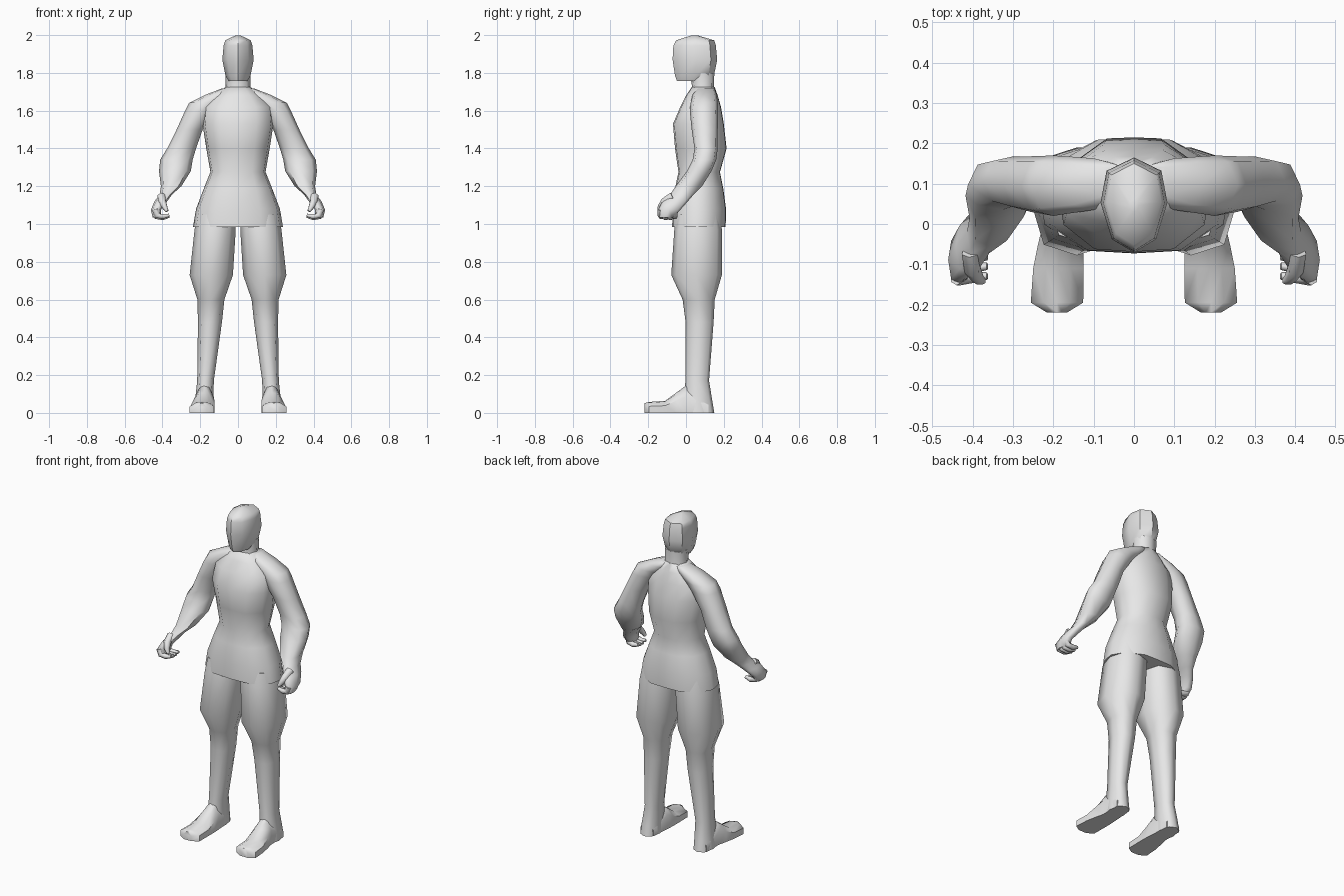
import bpy, bmesh, math
from mathutils import Vector

grey = bpy.data.materials.new("plain_grey")
grey.diffuse_color = (0.8, 0.8, 0.8, 1)

# Half cross-sections from front middle to back middle (unit size)
TORSO = [(0, -1), (.52, -.95), (.93, -.5), (1, .1), (.83, .6), (.4, .98), (0, 1)]
HEAD = [(0, -1), (.66, -.72), (1, .05), (.82, .72), (0, 1)]
LIMB = [(0, -1), (.72, -.8), (1, 0), (.72, .8), (0, 1)]


def finish(name, rings, angle=70, mirror=False):
    """Skin a list of rings and cap both ends."""
    bm = bmesh.new()
    loops = [[bm.verts.new(p) for p in r] for r in rings]
    n = len(loops[0])
    for a, b in zip(loops, loops[1:]):
        for i in range(n):
            j = (i + 1) % n
            bm.faces.new((a[i], a[j], b[j], b[i]))
    bm.faces.new(loops[0])
    bm.faces.new(loops[-1])
    bmesh.ops.recalc_face_normals(bm, faces=bm.faces)
    me = bpy.data.meshes.new(name)
    bm.to_mesh(me)
    bm.free()
    me.materials.append(grey)
    ob = bpy.data.objects.new(name, me)
    bpy.context.collection.objects.link(ob)
    bpy.ops.object.select_all(action='DESELECT')
    ob.select_set(True)
    bpy.context.view_layer.objects.active = ob
    bpy.ops.object.shade_smooth_by_angle(angle=math.radians(angle))
    if mirror:
        m = ob.modifiers.new("Mirror", 'MIRROR')
        m.use_axis = (True, False, False)
    return ob


def stack(name, half, levels, **kw):
    """Loft level rings given as (z, x min, x max, y front, y back)."""
    prof = half + [(-x, y) for x, y in half[-2:0:-1]]
    rings = []
    for z, x0, x1, y0, y1 in levels:
        cx, hx, cy, hy = (x0 + x1) / 2, (x1 - x0) / 2, (y0 + y1) / 2, (y1 - y0) / 2
        rings.append([(cx + hx * u, cy + hy * v, z) for u, v in prof])
    return finish(name, rings, **kw)


def tube(name, path, sides=6):
    """Loft along (x, y, z, radius) points."""
    pts = [Vector(p[:3]) for p in path]
    rings = []
    for i, p in enumerate(pts):
        t = (pts[min(i + 1, len(pts) - 1)] - pts[max(i - 1, 0)]).normalized()
        u = (Vector((0, 1, 0)) - t * t.y).normalized()
        v = t.cross(u)
        rings.append([p + path[i][3] * (u * math.cos(a) + v * math.sin(a))
                      for a in (2 * math.pi * k / sides for k in range(sides))])
    return finish(name, rings, mirror=True)


# Tunic with flared hem, narrow waist and broad chest
stack("tunic", TORSO, [
    (.985, -.238, .238, -.073, .21), (1.08, -.222, .222, -.072, .212),
    (1.19, -.18, .18, -.058, .197), (1.275, -.146, .146, -.04, .18),
    (1.40, -.168, .168, -.058, .215), (1.53, -.188, .188, -.069, .2),
    (1.62, -.18, .18, -.03, .185), (1.68, -.12, .12, .0, .168),
    (1.725, -.066, .066, .03, .152)])

# Neck and head
stack("neck", LIMB, [(1.68, -.075, .075, .02, .155), (1.73, -.065, .065, .032, .148),
                     (1.80, -.066, .066, .02, .15)])
stack("head", HEAD, [
    (1.757, -.05, .05, -.048, .10), (1.785, -.066, .066, -.058, .148),
    (1.87, -.083, .083, -.071, .165), (1.945, -.076, .076, -.067, .158),
    (1.972, -.068, .068, -.052, .15), (1.999, -.012, .012, .03, .06)], angle=50)

# Arm from collar through elbow to back of the hand
stack("arm", LIMB, [
    (1.718, .02, .085, .06, .15), (1.685, .03, .17, .035, .163),
    (1.642, .08, .258, .025, .168), (1.60, .12, .28, .02, .17),
    (1.50, .187, .325, .03, .168), (1.40, .222, .375, .045, .168),
    (1.34, .24, .412, .035, .16), (1.28, .25, .418, .005, .135),
    (1.20, .30, .408, -.055, .085), (1.155, .35, .415, -.085, .04),
    (1.12, .375, .442, -.125, .01), (1.075, .408, .461, -.148, -.03),
    (1.035, .405, .452, -.145, -.065)], mirror=True)

# Curled fingers, side by side
for i in range(4):
    y = -.135 + .024 * i
    z = .006 * abs(i - 1.5)
    tube("finger_%d" % (i + 1), [(.44, y, 1.068 + z, .017), (.43, y, 1.036 + z, .017),
                                 (.398, y + .004, 1.03 + z, .015), (.364, y + .006, 1.038 + z, .009)])
# Thumb
tube("thumb", [(.405, -.07, 1.145, .024), (.40, -.115, 1.118, .021),
               (.388, -.135, 1.09, .016), (.375, -.142, 1.068, .009)])

# Baggy breeches tapering into the shin and ankle
stack("leg", LIMB, [
    (1.05, .012, .215, -.05, .18), (.97, .012, .23, -.062, .19),
    (.73, .027, .256, -.078, .19), (.60, .072, .215, -.018, .152),
    (.48, .085, .212, -.002, .146), (.17, .128, .216, -.003, .122),
    (.06, .13, .228, -.012, .14), (0, .13, .232, -.02, .15)], mirror=True)


# Shoe: sections run from heel to toe as (y, x min, x max, top height)
def shoe_ring(y, x0, x1, h):
    cx, w = (x0 + x1) / 2, x1 - x0
    return [(x0, y, 0), (x1, y, 0), (x1, y, h * .6), (cx + w * .25, y, h * .93),
            (cx, y, h), (cx - w * .25, y, h * .93), (x0, y, h * .6)]


finish("shoe", [shoe_ring(*s) for s in [
    (.12, .137, .225, .06), (.0, .128, .226, .145), (-.05, .125, .238, .108),
    (-.11, .125, .25, .064), (-.195, .126, .256, .058), (-.219, .165, .217, .052)]],
    angle=50, mirror=True)
